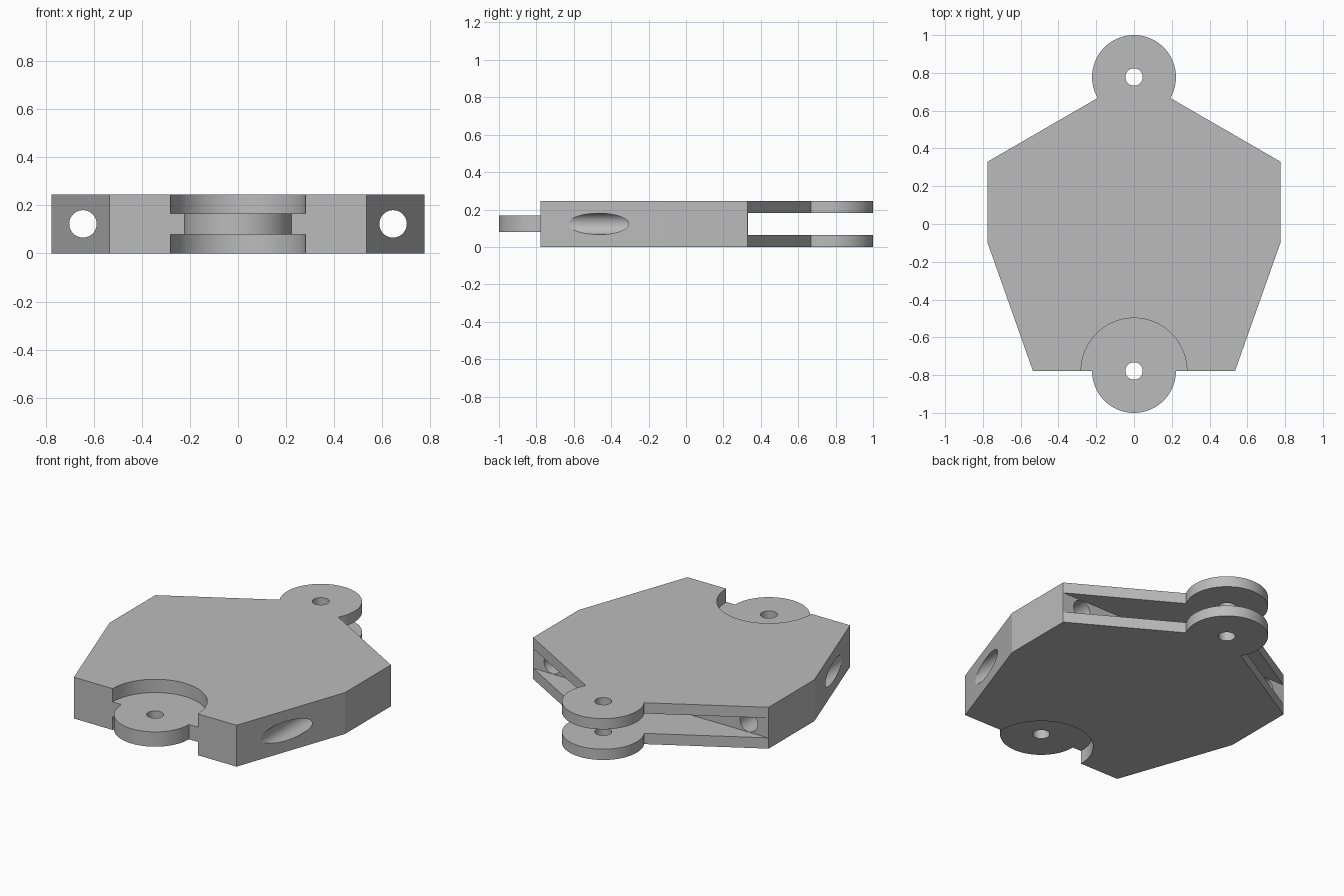
import bpy, bmesh, math
from mathutils import Matrix

if "Cube" in bpy.data.objects:
    bpy.data.objects.remove(bpy.data.objects["Cube"], do_unlink=True)

H = 0.246            # body thickness
MID = H / 2
PIN_Y = 0.778        # hinge centres at y = +/- PIN_Y
LUG_R = 0.222        # hinge lug radius
TAB = 0.044          # half thickness of the front tab
SLOT = 0.059         # half height of the rear slot

grey = bpy.data.materials.new("light grey")
grey.use_nodes = True
colour = (0.5, 0.5, 0.5, 1)
grey.diffuse_color = colour
grey.node_tree.nodes["Principled BSDF"].inputs["Base Color"].default_value = colour


def make_object(name, bm):
    bmesh.ops.recalc_face_normals(bm, faces=bm.faces)
    mesh = bpy.data.meshes.new(name)
    bm.to_mesh(mesh)
    bm.free()
    mesh.materials.append(grey)
    obj = bpy.data.objects.new(name, mesh)
    bpy.context.collection.objects.link(obj)
    return obj


def arc(cy, start, end, n=48):
    angles = [math.radians(start + (end - start) * i / n) for i in range(n + 1)]
    return [(LUG_R * math.cos(a), cy + LUG_R * math.sin(a)) for a in angles]


def cylinder(name, centre, radius, depth, along_y=False, sides=64):
    bm = bmesh.new()
    matrix = Matrix.Translation(centre)
    if along_y:
        matrix = matrix @ Matrix.Rotation(math.pi / 2, 4, "X")
    bmesh.ops.create_cone(bm, cap_ends=True, segments=sides, radius1=radius,
                          radius2=radius, depth=depth, matrix=matrix)
    return make_object(name, bm)


def box(name, centre, size):
    bm = bmesh.new()
    bmesh.ops.create_cube(bm, size=1,
                          matrix=Matrix.Translation(centre) @ Matrix.Diagonal((*size, 1)))
    return make_object(name, bm)


# Link body: seven-sided plate with a round lug at each end
outline = [(0.535, -PIN_Y), (0.775, -0.10), (0.775, 0.33)]
outline += arc(PIN_Y, -30, 210)
outline += [(-0.775, 0.33), (-0.775, -0.10), (-0.535, -PIN_Y)]
outline += arc(-PIN_Y, 180, 360)
bm = bmesh.new()
face = bm.faces.new([bm.verts.new((x, y, 0)) for x, y in outline])
top = bmesh.ops.extrude_face_region(bm, geom=[face])["geom"]
bmesh.ops.translate(bm, vec=(0, 0, H),
                    verts=[v for v in top if isinstance(v, bmesh.types.BMVert)])
body = make_object("link_body", bm)

# Round recesses above and below the front tab
cutters = [cylinder("recess_cutter", (0, -PIN_Y, MID + s * (TAB + 0.2)), 0.28, 0.4, sides=96)
           for s in (-1, 1)]
# Slot between the two rear plates
cutters.append(box("slot_cutter", (0, 0.831, MID), (2, 1, 2 * SLOT)))
# Hinge pin holes and the long side holes
for s in (-1, 1):
    cutters.append(cylinder("pin_hole_cutter", (0, s * PIN_Y, MID), 0.046, 1, sides=32))
    cutters.append(cylinder("side_hole_cutter", (s * 0.645, 0, MID), 0.057, 2, True, 48))

bpy.context.view_layer.objects.active = body
for cutter in cutters:
    cutter.hide_render = True
    mod = body.modifiers.new("cut", "BOOLEAN")
    mod.operation = "DIFFERENCE"
    mod.solver = "EXACT"
    mod.object = cutter
    bpy.ops.object.modifier_apply(modifier=mod.name)
    bpy.data.objects.remove(cutter, do_unlink=True)

# Smooth round walls, sharp rims
for obj in bpy.context.selected_objects:
    obj.select_set(False)
body.select_set(True)
bpy.ops.object.shade_smooth_by_angle(angle=math.radians(15))
